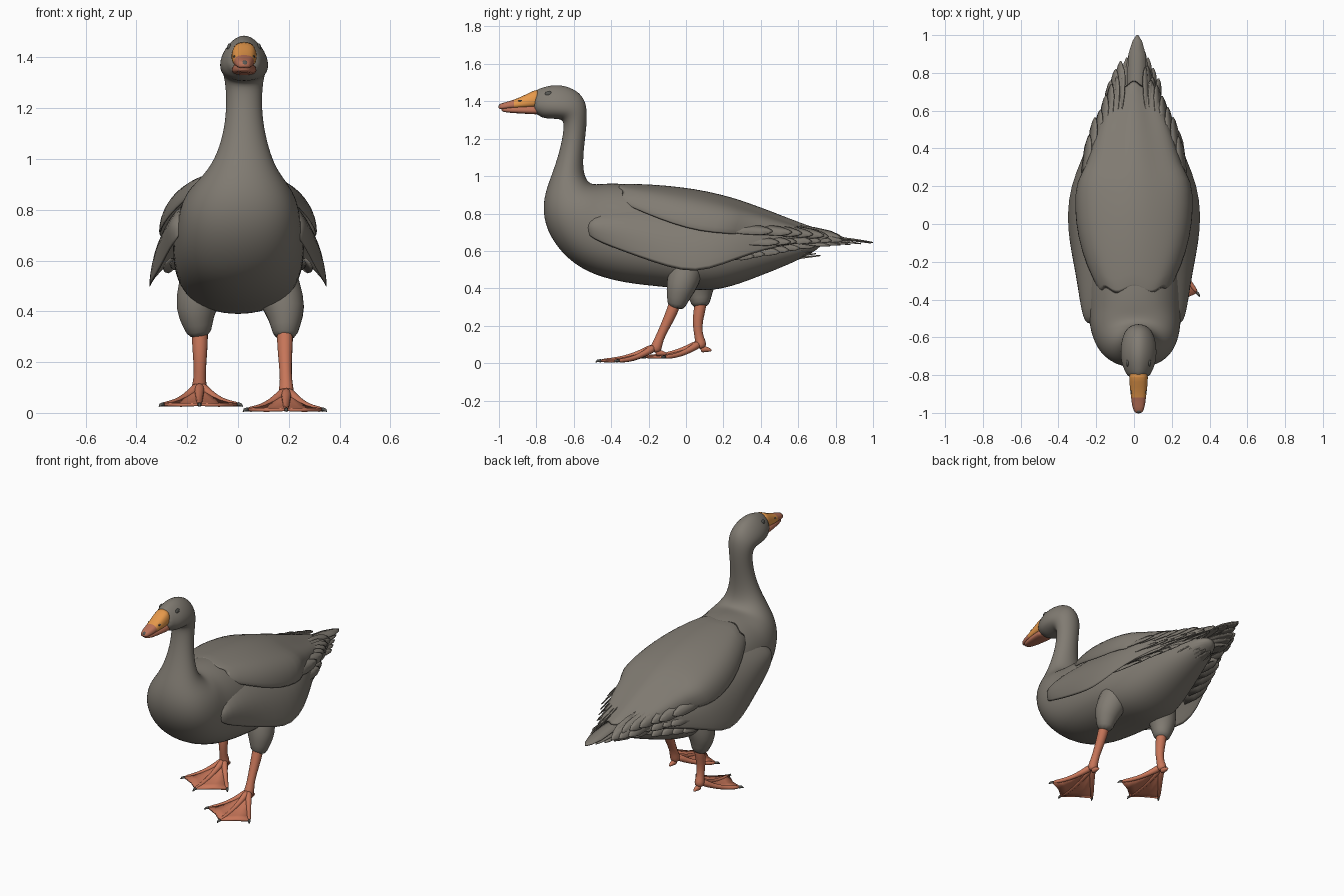
import bpy, bmesh, math, random
from mathutils import Vector

random.seed(4)
cube = bpy.data.objects.get("Cube")
if cube:
    bpy.data.objects.remove(cube)


def material(name, r, g, b):
    m = bpy.data.materials.new(name)
    m.use_nodes = True
    m.diffuse_color = (r, g, b, 1)
    bsdf = m.node_tree.nodes["Principled BSDF"]
    bsdf.inputs["Base Color"].default_value = (r, g, b, 1)
    bsdf.inputs["Roughness"].default_value = 0.8
    return m


GREY = material("grey plumage", .22, .2, .17)
SKIN = material("salmon skin", .57, .18, .1)
ORANGE = material("orange bill", .8, .32, .07)
TIP = material("bill tip red", .5, .17, .1)
DARK = material("dark grey", .1, .1, .09)


def finish(name, bm, mats, levels=0, thick=0, rule=None):
    """Turn a bmesh into a smooth object with optional modifiers."""
    bmesh.ops.recalc_face_normals(bm, faces=bm.faces)
    me = bpy.data.meshes.new(name)
    bm.to_mesh(me)
    bm.free()
    for m in mats:
        me.materials.append(m)
    me.shade_smooth()
    if rule:
        for p in me.polygons:
            p.material_index = rule(p.center)
    ob = bpy.data.objects.new(name, me)
    bpy.context.collection.objects.link(ob)
    if thick:
        mod = ob.modifiers.new("thickness", "SOLIDIFY")
        mod.thickness, mod.offset = thick, 0
    if levels:
        mod = ob.modifiers.new("smooth", "SUBSURF")
        mod.levels = mod.render_levels = levels


def skin(bm, rows, closed=True):
    """Join rows of points with quads and cap closed ends."""
    vs = [[bm.verts.new(p) for p in row] for row in rows]
    n = len(vs[0])
    for a, b in zip(vs, vs[1:]):
        for i in range(n if closed else n - 1):
            j = (i + 1) % n
            bm.faces.new((a[i], a[j], b[j], b[i]))
    if closed:
        bm.faces.new(vs[0])
        bm.faces.new(vs[-1])


def rounded(v, power):
    return math.copysign(abs(v) ** power, v)


def sagittal_ring(yt, zt, yb, zb, w, pear=0, power=1, n=16):
    """Oval ring hung between a top and a bottom point on the midline."""
    mid, half = Vector((0, yt + yb, zt + zb)) / 2, Vector((0, yt - yb, zt - zb)) / 2
    shift = .024 * min(1, max(0, (mid.z - .65) / .4))
    ring = []
    for i in range(n):
        a = math.tau * i / n
        c, s = rounded(math.cos(a), power), rounded(math.sin(a), power)
        ring.append(mid + half * s + Vector((w * c * (1 - pear * s) + shift, 0, 0)))
    return ring


def tube(bm, pts, radii, n=8):
    """Tapered tube through points."""
    pts = [Vector(p) for p in pts]
    rows = []
    for i, p in enumerate(pts):
        d = (pts[min(i + 1, len(pts) - 1)] - pts[max(i - 1, 0)]).normalized()
        u = d.cross(Vector((1, .1, 0))).normalized()
        v = d.cross(u)
        rows.append([p + (u * math.cos(math.tau * k / n) + v * math.sin(math.tau * k / n)) * radii[i]
                     for k in range(n)])
    skin(bm, rows)


def feather(bm, base, tip, w, roll=0):
    """Thin pointed blade with a raised rib; roll drops the outer edge."""
    base, tip = Vector(base), Vector(tip)
    side = (tip - base).cross(Vector((math.sin(roll), 0, math.cos(roll)))).normalized()
    rows = []
    for t, s in ((0, .7), (.4, 1), (.75, .9), (.92, .5), (1, .08)):
        c = base.lerp(tip, t)
        rows.append([c - side * w * s, c + Vector((0, 0, .006 * s)), c + side * w * s])
    skin(bm, rows, closed=False)


# Body, neck and head in one skin: top y, top z, bottom y, bottom z, half width, lower fullness
body = [(.76, .66, .7, .6, .05), (.55, .72, .55, .525, .12), (.4, .78, .4, .465, .17),
        (.2, .86, .25, .405, .22, .08), (0, .91, .1, .375, .25, .12), (-.2, .95, -.08, .4, .262, .12),
        (-.35, .967, -.33, .42, .262, .08), (-.43, .965, -.54, .48, .25, .05),
        (-.47, .96, -.67, .585, .24), (-.5, .96, -.75, .71, .215),
        (-.52, .97, -.77, .83, .178), (-.54, 1, -.75, .93, .132),
        (-.55, 1.06, -.71, 1.03, .098), (-.545, 1.15, -.675, 1.14, .075),
        (-.532, 1.25, -.655, 1.24, .07), (-.525, 1.36, -.655, 1.3, .08)]
head = [(-.55, 1.435, -.69, 1.305, .093), (-.62, 1.48, -.735, 1.305, .096),
        (-.7, 1.493, -.77, 1.31, .088), (-.77, 1.475, -.79, 1.325, .07), (-.82, 1.455, -.815, 1.335, .053)]
bm = bmesh.new()
trunk = [sagittal_ring(*r, power=1 - .8 * max(0, r[4] - .1)) for r in body]
skin(bm, trunk + [sagittal_ring(*r, .24) for r in head])
finish("body", bm, [GREY], 2)

# Bill halves, meeting along the gape
upper = [(-.78, 1.465, -.78, 1.366, .05), (-.81, 1.462, -.81, 1.366, .051), (-.86, 1.435, -.86, 1.362, .048),
         (-.92, 1.408, -.92, 1.362, .04), (-.97, 1.395, -.97, 1.358, .034), (-1.005, 1.383, -1.005, 1.355, .02)]
lower = [(-.78, 1.38, -.78, 1.328, .05), (-.82, 1.38, -.82, 1.33, .05), (-.88, 1.378, -.88, 1.334, .045),
         (-.95, 1.374, -.95, 1.338, .033), (-.99, 1.368, -.99, 1.345, .018)]
for name, rows, rule in (("upper_bill", upper, lambda c: 0 if c.y > -.93 else 1),
                         ("lower_bill", lower, lambda c: 1)):
    bm = bmesh.new()
    skin(bm, [sagittal_ring(*r, .12, .7, 12) for r in rows])
    finish(name, bm, [ORANGE, TIP], 1, rule=rule)


def ball(name, loc, scale, mat):
    bpy.ops.mesh.primitive_uv_sphere_add(segments=16, ring_count=10, radius=1, location=loc)
    ob = bpy.context.object
    ob.name, ob.scale = name, scale
    ob.data.materials.append(mat)
    ob.data.shade_smooth()


ball("bill_nail", (.026, -.988, 1.374), (.016, .014, .014), DARK)
for s, word in ((1, "left"), (-1, "right")):
    ball(word + "_eye", (.024 + s * .058, -.735, 1.438), (.009, .019, .017), DARK)
    ball(word + "_nostril", (.024 + s * .037, -.885, 1.403), (.006, .014, .005), DARK)

# Folded wings: y, inner x, inner z, outer x, outer z, bulge
stations = [(-.53, .2, .76, .235, .69, .01), (-.5, .19, .81, .255, .655, .03), (-.4, .17, .85, .28, .605, .04),
            (-.25, .155, .87, .31, .545, .045), (-.1, .15, .875, .345, .49, .042), (.05, .15, .87, .36, .455, .042),
            (.2, .13, .84, .34, .505, .045), (.35, .1, .79, .28, .57, .045),
            (.5, .06, .745, .21, .615, .035), (.65, .04, .705, .13, .64, .02)]


def wing_rows(s):
    rows = []
    for y, xi, zi, xo, zo, bulge in stations:
        a, b = Vector((xi, y, zi)), Vector((xo, y, zo))
        out = Vector((zi - zo, 0, xo - xi)).normalized()
        row = []
        for sign, ts in ((1, range(7)), (-1, range(5, 0, -1))):
            for k in ts:
                arch = math.sin(math.pi * k / 6)
                p = a.lerp(b, k / 6) + out * arch * (bulge + sign * .018)
                row.append((s * p.x, p.y, p.z))
        rows.append(row)
    return rows


def lerp(a, b, t):
    return a + (b - a) * t


for s, word in ((1, "left"), (-1, "right")):
    bm = bmesh.new()
    skin(bm, wing_rows(s))
    finish(word + "_wing", bm, [GREY], 1)
    # Flight feathers in three overlapping rows, lowest first
    bm = bmesh.new()
    for x0, x1, y0, y1, z0, z1, roll in ((.25, .09, .38, .76, .57, .635, .9),
                                         (.23, .07, .48, .86, .645, .655, .8),
                                         (.235, .06, .48, .84, .705, .67, .9)):
        for i in range(7):
            t = i / 6
            tip = Vector((lerp(x0, x1, t), lerp(y0, y1, t) + random.uniform(-.03, .03), lerp(z0, z1, t)))
            base = tip + Vector((lerp(.03, .02, t), -.26, lerp(.02, .05, t)))
            tip.x, base.x = s * tip.x, s * base.x
            feather(bm, base, tip, .034, s * roll)
    finish(word + "_flight_feathers", bm, [GREY], 0, .005)

# Arched mantle over the back: y, crest z, edge x, edge z
mantle = [(-.36, .955, .17, .87), (-.2, .951, .25, .8), (-.05, .938, .295, .74), (.1, .915, .312, .7),
          (.24, .878, .305, .69), (.3, .858, .255, .685), (.45, .803, .215, .67),
          (.6, .742, .155, .655), (.75, .693, .1, .645)]
bm = bmesh.new()
rows = []
for y, zc, xe, ze in mantle:
    angles = [math.pi / 2 * k / 7 for k in range(-7, 8)]
    rows.append([(xe * math.sin(a), y + .02 * math.cos(6 * a), lerp(ze, zc, abs(math.cos(a)) ** .8)) for a in angles])
skin(bm, rows, closed=False)
finish("back_mantle", bm, [GREY], 1, .012)

# Tail fan and the coverts beneath it
bm = bmesh.new()
for i in range(-4, 5):
    r = abs(i) / 4
    feather(bm, (.01 + i * .014, .5, .7 - .03 * r), (.018 + i * .028, .99 - .22 * r, .642 - .015 * r), .038, i * .08)
    feather(bm, (i * .02, .4, .53 + .03 * r), (i * .022, .72 - .1 * r, .575 + .04 * r), .03)
feather(bm, (.01, .6, .695), (.018, 1, .645), .05)
finish("tail_feathers", bm, [GREY], 0, .005)


def leg(word, s, hip, path, foot):
    """Feathered thigh, shank, webbed foot and claws."""
    bm = bmesh.new()
    tube(bm, hip, (.09, .1, .085, .062, .046), 10)
    finish(word + "_thigh", bm, [GREY], 1)
    bm = bmesh.new()
    heel = Vector(foot)
    tube(bm, path + [heel + Vector((0, .005, .03)), heel], (.03, .037, .031, .025, .029, .034, .028))
    # Hind toe
    tube(bm, [heel, heel + Vector((0, .035, 0)), heel + Vector((0, .065, -.008))], (.024, .016, .006))
    floor = heel.z - .055
    toes, claws = [], bmesh.new()
    for dx, dy in ((-.155, -.19), (0, -.295), (.145, -.2)):
        pts = []
        for k in range(6):
            t = k / 5
            pts.append(Vector((heel.x + s * dx * t, heel.y + dy * t, floor + .013 + .075 * (1 - t) ** 2)))
        toes.append(pts)
        tube(bm, pts, (.026, .02, .016, .014, .013, .011))
        d = (pts[-1] - pts[-2]).normalized()
        tube(claws, [pts[-1] - d * .005, pts[-1] + d * .012, pts[-1] + d * .024 - Vector((0, 0, .006))],
             (.009, .007, .002), 6)
    finish(word + "_shank_and_toes", bm, [SKIN], 1)
    finish(word + "_claws", claws, [DARK])
    # Web sheet stretched between the toes
    bm = bmesh.new()
    rows = []
    for k in range(6):
        a, b, c = (t[k] for t in toes)
        sag = Vector((0, .003 * k, -.003 * k / 5))
        rows.append([a, (a + b) / 2 + sag, b, (b + c) / 2 + sag, c])
    skin(bm, rows, closed=False)
    finish(word + "_web", bm, [SKIN], 0, .012)


leg("left", 1, [(.13, .02, .6), (.155, .0, .49), (.19, -.03, .4), (.186, -.045, .345), (.185, -.055, .285)],
    [(.185, -.045, .38), (.185, -.06, .31), (.185, -.095, .23), (.188, -.135, .15), (.19, -.15, .11)],
    (.19, -.165, .055))
leg("right", -1, [(-.12, .1, .6), (-.145, .08, .49), (-.17, .07, .4), (-.157, .075, .345), (-.15, .08, .295)],
    [(-.15, .08, .38), (-.15, .08, .31), (-.15, .06, .23), (-.15, .065, .16), (-.152, .075, .12)],
    (-.152, .075, .075))
